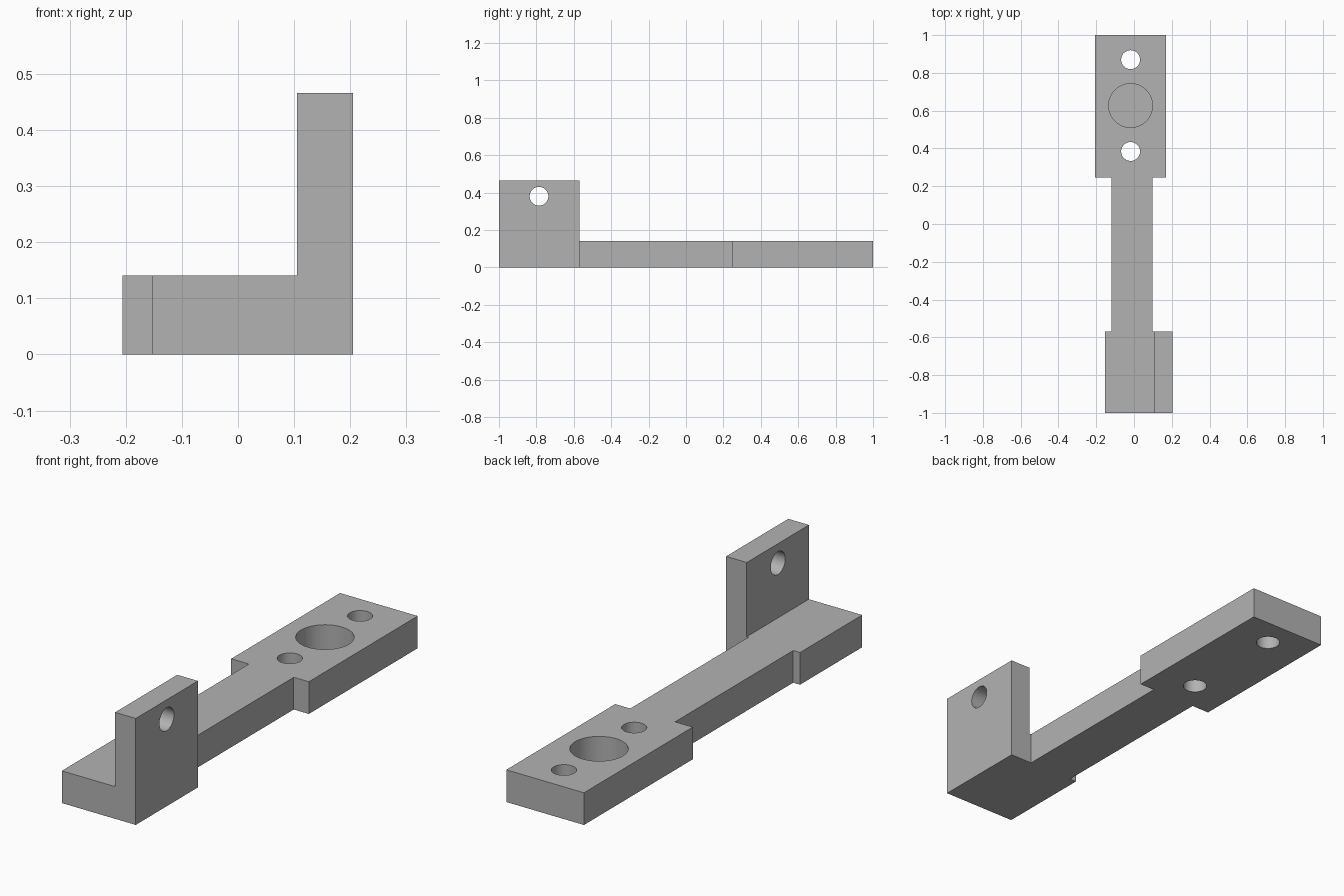
import bpy
import bmesh
from math import pi, radians
from mathutils import Matrix, Vector

cube = bpy.data.objects.get("Cube")
if cube:
    bpy.data.objects.remove(cube, do_unlink=True)

grey = bpy.data.materials.new("plain grey")
grey.use_nodes = True
colour = (0.45, 0.45, 0.45, 1)
grey.diffuse_color = colour
grey.node_tree.nodes["Principled BSDF"].inputs["Base Color"].default_value = colour

THICK = 0.141      # plate thickness
HEAD_X = -0.018    # centre line of the drilled head


def add_object(name, bm):
    bmesh.ops.recalc_face_normals(bm, faces=bm.faces)
    mesh = bpy.data.meshes.new(name)
    bm.to_mesh(mesh)
    bm.free()
    mesh.materials.append(grey)
    obj = bpy.data.objects.new(name, mesh)
    bpy.context.collection.objects.link(obj)
    return obj


def extrude(name, points, direction):
    bm = bmesh.new()
    face = bm.faces.new([bm.verts.new(p) for p in points])
    result = bmesh.ops.extrude_face_region(bm, geom=[face])
    verts = [g for g in result["geom"] if isinstance(g, bmesh.types.BMVert)]
    bmesh.ops.translate(bm, verts=verts, vec=Vector(direction))
    return add_object(name, bm)


def cylinder(name, centre, radius, depth, turn=Matrix()):
    bm = bmesh.new()
    bmesh.ops.create_cone(bm, cap_ends=True, segments=64, radius1=radius,
                          radius2=radius, depth=depth,
                          matrix=Matrix.Translation(centre) @ turn)
    obj = add_object(name, bm)
    obj.hide_render = True
    return obj


def combine(target, other, operation):
    mod = target.modifiers.new(operation.title(), "BOOLEAN")
    mod.operation = operation
    mod.solver = "EXACT"
    mod.object = other
    bpy.context.view_layer.objects.active = target
    bpy.ops.object.modifier_apply(modifier=mod.name)
    bpy.data.objects.remove(other, do_unlink=True)


# Flat plate: wide foot, narrow neck and drilled head
outline = [(-0.153, -1), (0.205, -1), (0.205, -0.57), (0.097, -0.57),
           (0.097, 0.247), (0.17, 0.247), (0.17, 1), (-0.206, 1),
           (-0.206, 0.247), (-0.12, 0.247), (-0.12, -0.57), (-0.153, -0.57)]
bracket = extrude("bracket", [(x, y, 0) for x, y in outline], (0, 0, THICK))

# Upright tab on the left side of the foot
tab_profile = [(0.105, 0), (0.205, 0), (0.205, 0.466), (0.105, 0.466)]
tab = extrude("upright_tab", [(x, -1, z) for x, z in tab_profile], (0, 0.43, 0))
combine(bracket, tab, "UNION")

# Two screw holes through the head
for y in (0.384, 0.87):
    combine(bracket, cylinder("screw_hole", (HEAD_X, y, 0.07), 0.05, 0.4), "DIFFERENCE")

# Blind round pocket between them
floor = 0.02
combine(bracket, cylinder("round_pocket", (HEAD_X, 0.627, floor + 0.2), 0.116, 0.4),
        "DIFFERENCE")

# Cross hole through the upright tab
combine(bracket, cylinder("cross_hole", (0.155, -0.786, 0.381), 0.05, 0.3,
                          Matrix.Rotation(pi / 2, 4, "Y")), "DIFFERENCE")

# Smooth hole walls, sharp edges elsewhere
bpy.ops.object.select_all(action="DESELECT")
bracket.select_set(True)
bpy.context.view_layer.objects.active = bracket
bpy.ops.object.shade_smooth_by_angle(angle=radians(30))
